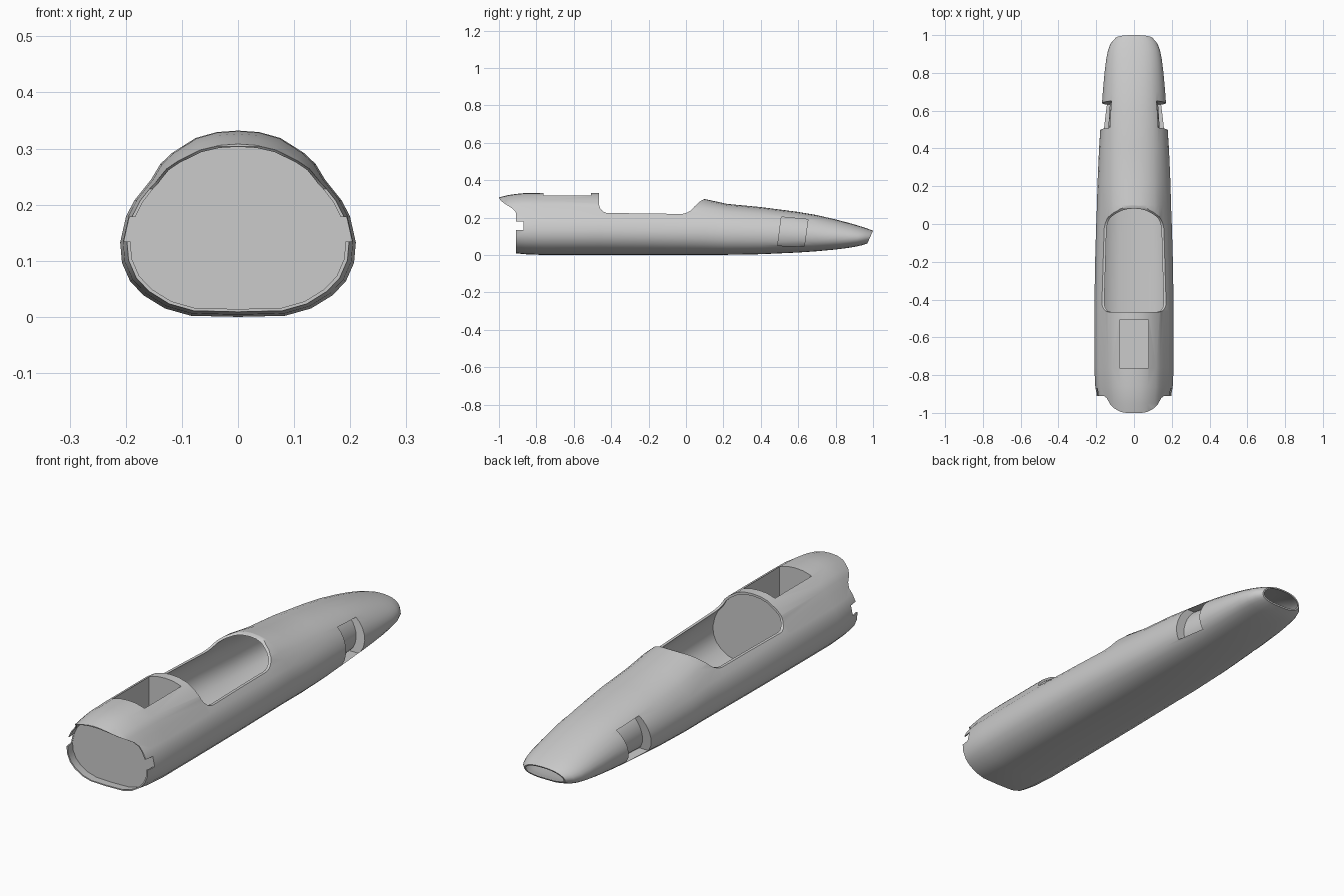
import bpy, bmesh, math

if "Cube" in bpy.data.objects:
    bpy.data.objects.remove(bpy.data.objects["Cube"])

# Half cross-sections, bottom centre to top centre: humped rear and domed nose
HUMP = [(0, 0), (.40, .006), (.62, .045), (.80, .115), (.915, .19), (.985, .29), (1, .40), (.95, .54),
        (.88, .625), (.74, .735), (.66, .82), (.56, .88), (.36, .96), (.18, .992), (0, 1)]
DOME = [(0, 0), (.40, .006), (.62, .045), (.79, .105), (.90, .18), (.97, .28), (1, .42), (.97, .55),
        (.91, .66), (.82, .76), (.70, .85), (.56, .92), (.36, .975), (.18, .994), (0, 1)]

# Stations: y, half width, bottom z, top z, share of dome shape
STATIONS = [(-1, .188, .016, .308, 0), (-.95, .193, .012, .32, 0), (-.91, .198, .009, .326, 0),
            (-.86, .205, .004, .331, 0), (-.76, .21, 0, .332, 0), (-.46, .21, 0, .332, 0),
            (-.2, .206, 0, .32, 0), (0, .2, 0, .308, .15), (.1, .196, 0, .299, .45),
            (.22, .193, .001, .273, .8), (.4, .185, .004, .256, 1), (.6, .172, .013, .23, 1),
            (.7, .165, .02, .213, 1), (.8, .156, .029, .19, 1), (.88, .147, .038, .169, 1),
            (.93, .138, .045, .154, 1), (.97, .124, .053, .141, 1), (1, .1, .062, .13, 1)]


def station(y):
    y = max(-1, min(1, y))
    for a, b in zip(STATIONS, STATIONS[1:]):
        if y <= b[0]:
            t = (y - a[0]) / (b[0] - a[0])
            return [p + (q - p) * t for p, q in zip(a, b)]


def make_object(name, bm):
    bmesh.ops.recalc_face_normals(bm, faces=bm.faces)
    mesh = bpy.data.meshes.new(name)
    bm.to_mesh(mesh)
    bm.free()
    ob = bpy.data.objects.new(name, mesh)
    bpy.context.collection.objects.link(ob)
    return ob


def loft(name, y0, y1, dx=0, dz=0):
    """Closed body following the hull, inset by dx and dz."""
    ys = [y0] + [s[0] for s in STATIONS if y0 + .001 < s[0] < y1 - .001] + [y1]
    bm = bmesh.new()
    rings = []
    for y in ys:
        _, w, lo, hi, m = station(y)
        w, lo, hi = w - dx, lo + dz, hi - dz
        slant = .03 * max(0, min(1, (y - .8) / .2))
        half = [(w * (a[0] + (b[0] - a[0]) * m), a[1] + (b[1] - a[1]) * m)
                for a, b in zip(HUMP, DOME)]
        loop = half + [(-x, t) for x, t in half[-2:0:-1]]
        rings.append([bm.verts.new((x, y - slant * (1 - t), lo + (hi - lo) * t)) for x, t in loop])
    n = len(rings[0])
    for a, b in zip(rings, rings[1:]):
        for i in range(n):
            bm.faces.new((a[i], a[(i + 1) % n], b[(i + 1) % n], b[i]))
    bm.faces.new(rings[0])
    bm.faces.new(rings[-1])
    return make_object(name, bm)


def prism(name, outline, half_width):
    """Side outline (y, z) extruded across x."""
    bm = bmesh.new()
    left = [bm.verts.new((-half_width, y, z)) for y, z in outline]
    right = [bm.verts.new((half_width, y, z)) for y, z in outline]
    n = len(outline)
    for i in range(n):
        j = (i + 1) % n
        bm.faces.new((left[i], left[j], right[j], right[i]))
    bm.faces.new(left)
    bm.faces.new(right)
    return make_object(name, bm)


def cut(target, cutter):
    cutter.hide_render = True
    mod = target.modifiers.new("cut", 'BOOLEAN')
    mod.operation = 'DIFFERENCE'
    mod.solver = 'EXACT'
    mod.object = cutter
    bpy.context.view_layer.objects.active = target
    bpy.ops.object.modifier_apply(modifier=mod.name)
    bpy.data.objects.remove(cutter)


def arc(cy, cz, r, a0, a1, n=6):
    return [(cy + r * math.cos(math.radians(a0 + (a1 - a0) * i / n)),
             cz + r * math.sin(math.radians(a0 + (a1 - a0) * i / n))) for i in range(n + 1)]


hull = loft("fuselage", -1, 1)

# Tail: raked end under the overhanging hump, side notches, recessed bulkhead
cut(hull, prism("tail_cutter", [(-1.1, -.1), (-.91, -.1), (-.91, .228), (-.925, .246), (-.95, .262),
                                (-.975, .278), (-.99, .291), (-1.003, .307), (-1.1, .307)], .4))
cut(hull, loft("tail_recess", -1.1, -.868, .006, .005))
cut(hull, prism("tail_notch", [(-1.1, .134), (-.87, .134), (-.87, .178), (-1.1, .178)], .4))

# Cockpit: hollow interior and open top
cut(hull, loft("cabin_cavity", -.47, .45, .012, .01))
opening = ([(-.465, .5)] + arc(-.415, .274, .05, 180, 270) + [(-.2, .222)]
           + arc(-.03, .309, .09, 270, 325) + [(.07, .282), (.085, .293), (.1, .3), (.115, .31), (.115, .5)])
cut(hull, prism("cockpit_cutter", opening, .4))

# Hatch pocket behind the cockpit
cut(hull, prism("hatch_cutter", [(-.762, .19), (-.507, .19), (-.507, .5), (-.762, .5)], .078))

# Side recesses, with an inner wall that follows the hull
recess = prism("side_recess", [(.49, .05), (.632, .045), (.652, .19), (.51, .203)], .4)
cut(recess, loft("recess_core", .4, .75, .042, .012))
cut(hull, recess)

# Nose opening
cut(hull, loft("nose_cavity", .82, 1.05, .008, .006))

bpy.ops.object.select_all(action='DESELECT')
hull.select_set(True)
bpy.context.view_layer.objects.active = hull
bpy.ops.object.shade_smooth_by_angle(angle=math.radians(38))
